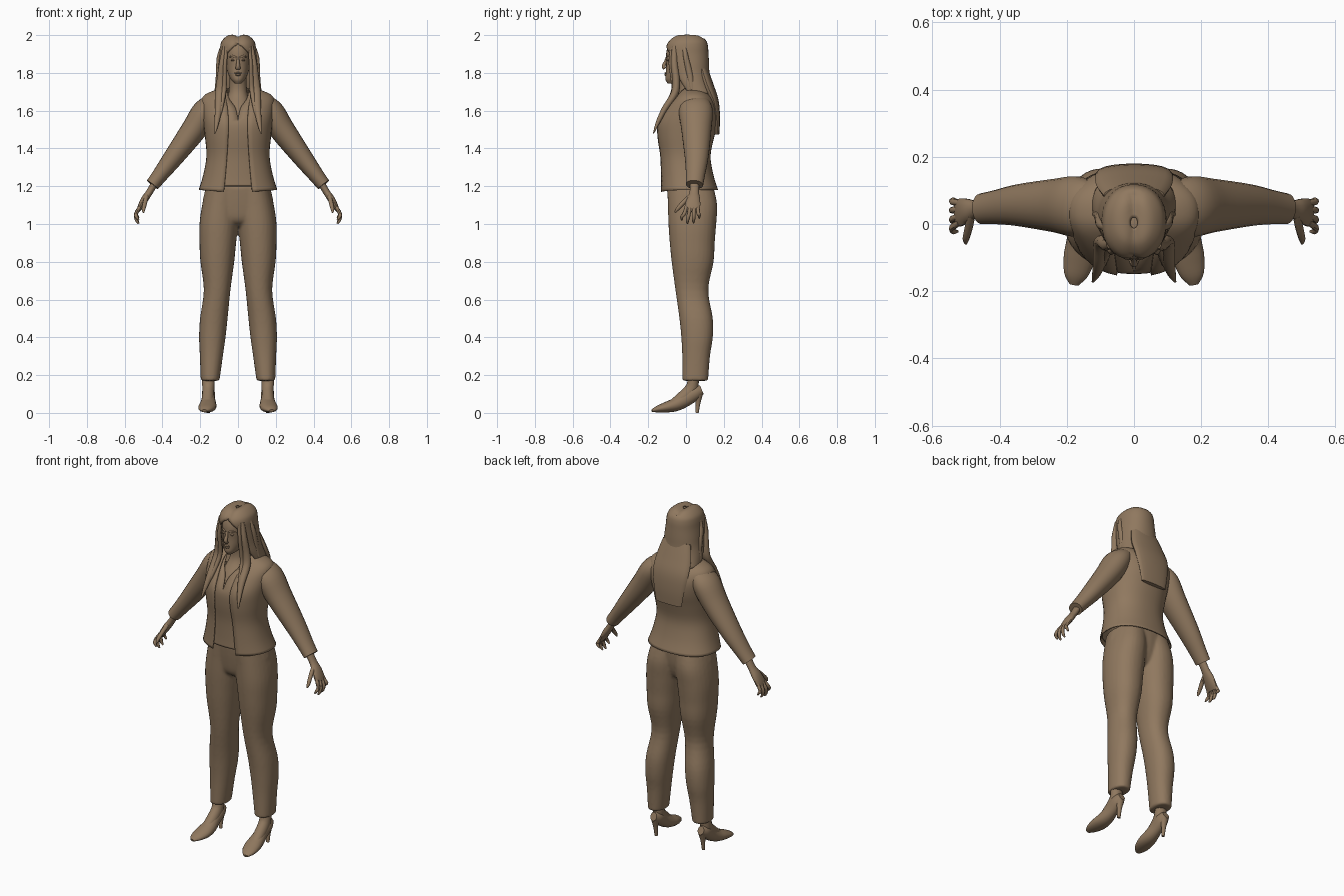
import bpy, bmesh
from math import sin, cos, pi, asin, copysign, exp, radians
from mathutils import Vector, Matrix

mat = bpy.data.materials.new("brown")
mat.diffuse_color = (0.28, 0.19, 0.115, 1)


def spline(rows, k=4):
    """Catmull-Rom resampling of rows of numbers."""
    out = []
    for i in range(len(rows) - 1):
        a, b, c, d = (rows[max(0, min(len(rows) - 1, j))] for j in (i - 1, i, i + 1, i + 2))
        for s in range(k):
            t = s / k
            out.append([0.5 * (2 * q + (r - p) * t + (2 * p - 5 * q + 4 * r - u) * t * t
                               + (3 * q - p - 3 * r + u) * t ** 3) for p, q, r, u in zip(a, b, c, d)])
    return out + [list(rows[-1])]


def levels(rows, n=28, p=2.2, is_open=False, k=4):
    """Horizontal rings from rows (z, x, x radius, y front, y back, front half gap)."""
    grid = []
    for z, x, rx, yf, yb, gap in spline(rows, k):
        t0 = asin(min(1, max(0, gap) / rx) ** (p / 2)) if is_open else 0
        ring = []
        for i in range(n + 1 if is_open else n):
            t = t0 + (2 * pi - 2 * t0) * i / n
            sx, cy = (copysign(abs(f) ** (2 / p), f) for f in (sin(t), cos(t)))
            ring.append(Vector((x + rx * sx, (yf + yb) / 2 - (yb - yf) / 2 * cy, z)))
        grid.append(ring)
    return grid


def tube(rows, side=(0, 1, 0), n=14, k=4):
    """Rings square to a path, rows (x, y, z, radius, radius along side)."""
    rows, side, grid = spline(rows, k), Vector(side), []
    for i, r in enumerate(rows):
        tan = Vector(rows[min(i + 1, len(rows) - 1)][:3]) - Vector(rows[max(i - 1, 0)][:3])
        u = side.cross(tan).normalized()
        v = tan.cross(u).normalized()
        grid.append([Vector(r[:3]) + u * r[3] * cos(2 * pi * j / n) + v * r[4] * sin(2 * pi * j / n)
                     for j in range(n)])
    return grid


def finish(name, bm, mirror=False, thick=0, voxel=0):
    me = bpy.data.meshes.new(name)
    bm.to_mesh(me)
    bm.free()
    me.polygons.foreach_set("use_smooth", [True] * len(me.polygons))
    me.set_sharp_from_angle(angle=radians(45))
    me.materials.append(mat)
    ob = bpy.data.objects.new(name, me)
    bpy.context.collection.objects.link(ob)
    if thick:
        m = ob.modifiers.new("thickness", 'SOLIDIFY')
        m.thickness, m.offset = thick, 0
    if voxel:
        m = ob.modifiers.new("blend", 'REMESH')
        m.mode, m.voxel_size, m.use_smooth_shade = 'VOXEL', voxel, True
        m = ob.modifiers.new("soften", 'SMOOTH')
        m.factor, m.iterations = 0.5, 4
    if mirror:
        ob.modifiers.new("mirror", 'MIRROR')
    return ob


def build(name, grids, is_open=False, **kw):
    bm = bmesh.new()
    for grid in grids:
        vs = [[bm.verts.new(p) for p in ring] for ring in grid]
        n = len(vs[0])
        for a, b in zip(vs, vs[1:]):
            for j in range(n - 1 if is_open else n):
                bm.faces.new((a[j], a[(j + 1) % n], b[(j + 1) % n], b[j]))
        if not is_open:
            bm.faces.new(vs[0])
            bm.faces.new(vs[-1])
    if is_open:
        bmesh.ops.remove_doubles(bm, verts=bm.verts, dist=1e-5)
    bmesh.ops.recalc_face_normals(bm, faces=bm.faces)
    return finish(name, bm, **kw)


def blob(name, loc, size, mirror=False):
    bm = bmesh.new()
    bmesh.ops.create_uvsphere(bm, u_segments=14, v_segments=10, radius=1,
                              matrix=Matrix.Translation(loc) @ Matrix.Diagonal((*size, 1)))
    return finish(name, bm, mirror)


# Trousers: two legs and a pelvis blended together; rows are z, inner x, outer x, y front, y back
legs = [(1.2, -.01, .165, -.10, .145), (1.1, -.005, .19, -.096, .165), (1.0, 0, .204, -.093, .16),
        (.9, .01, .204, -.086, .152), (.8, .02, .199, -.076, .146), (.65, .04, .181, -.056, .118),
        (.5, .055, .201, -.035, .142), (.4, .066, .206, -.025, .142), (.3, .08, .202, -.02, .127),
        (.17, .098, .197, -.02, .117)]
leg = levels([(z, (a + b) / 2, (b - a) / 2, f, k, 0) for z, a, b, f, k in legs])
other = [[Vector((-p.x, p.y, p.z)) for p in r] for r in leg]
pelvis = levels([(1.2, 0, .168, -.102, .147, 0), (1.1, 0, .188, -.092, .14, 0),
                 (1.02, 0, .15, -.075, .115, 0), (.985, 0, .06, -.03, .07, 0)])
build("trousers", [leg, other, pelvis], voxel=.008)

# Jacket, open at the front, and the blouse beneath it
jacket = [(1.18, 0, .205, -.137, .167, .075), (1.26, 0, .181, -.136, .142, .066),
          (1.36, 0, .164, -.139, .127, .058), (1.46, 0, .172, -.152, .146, .052),
          (1.54, 0, .181, -.15, .166, .05), (1.61, 0, .19, -.112, .166, .055),
          (1.66, 0, .19, -.07, .146, .062), (1.69, 0, .16, -.04, .12, .064), (1.715, 0, .09, -.015, .085, .055)]
ob = build("jacket", [levels(jacket, 36, 2.3, True)], is_open=True, thick=.006)
for v in ob.data.vertices:                       # front corners hang lower
    if v.co.z < 1.26 and v.co.y < 0:
        v.co.z -= .015 * (1.26 - v.co.z) / .08 * max(0, 1 - abs(v.co.x) / .2)
neckline = [0, 0, 0, 0, 0, .012, .045, .055, .06]
build("blouse", [levels([(max(z, 1.2), 0, rx - .008, f + .007, b - .008, g) for (z, _, rx, f, b, _), g
                         in zip(jacket, neckline)], 36, 2.3, True)], is_open=True, thick=.004)

# Sleeves
build("sleeve", [tube([(.12, .05, 1.655, .04, .07), (.17, .052, 1.6, .068, .09), (.233, .055, 1.5, .067, .08),
                       (.34, .056, 1.355, .053, .063), (.41, .05, 1.263, .042, .051),
                       (.453, .045, 1.208, .037, .046)], n=22)], mirror=True)

# Hands
hand = [tube([(.43, .045, 1.235, .019, .027), (.468, .044, 1.17, .018, .025), (.495, .04, 1.13, .019, .036),
              (.518, .034, 1.09, .014, .042), (.53, .032, 1.065, .007, .036)])]
for y0, y1, zt in ((.003, -.022, 1.02), (.023, .008, 1.002), (.043, .04, 1.006), (.062, .07, 1.03)):
    hand.append(tube([(.519, y0, 1.092, .009, .009), (.54, (y0 + y1) / 2, 1.055, .01, .01),
                      (.537, y1, zt + .018, .009, .009), (.525, y1, zt, .004, .004)], n=8, k=3))
hand.append(tube([(.484, .025, 1.15, .012, .012), (.492, -.012, 1.115, .012, .012),
                  (.5, -.045, 1.08, .01, .01), (.5, -.058, 1.06, .004, .004)], (1, 0, 0), 8, 3))
build("hand", hand, mirror=True)

# Feet and heeled shoes
build("foot", [tube([(.157, .042, .22, .034, .036), (.157, .038, .165, .03, .034), (.157, .025, .12, .036, .032),
                     (.159, -.02, .078, .034, .032), (.162, -.08, .045, .02, .03)], (1, 0, 0))], mirror=True)
build("shoe", [tube([(.178, -.18, .011, .007, .014), (.173, -.15, .02, .018, .036), (.163, -.10, .031, .029, .047),
                     (.158, -.05, .046, .036, .043), (.157, 0, .075, .04, .035), (.157, .05, .107, .038, .034),
                     (.157, .084, .122, .024, .02)], (1, 0, 0), 18)], mirror=True)
build("shoe_heel", [tube([(.157, .066, .105, .026, .026), (.157, .064, .055, .013, .014),
                          (.157, .058, 0, .009, .01)], (1, 0, 0), 10)], mirror=True)

# Neck, upper chest and head
build("neck", [levels([(1.57, 0, .08, -.115, .03, 0), (1.62, 0, .07, -.088, .05, 0), (1.68, 0, .052, -.045, .07, 0),
                       (1.73, 0, .046, -.036, .065, 0), (1.79, 0, .045, -.045, .065, 0)])])
build("head", [levels([(1.745, 0, .018, -.098, -.05, 0), (1.765, 0, .038, -.109, .02, 0), (1.80, 0, .054, -.107, .06, 0),
                       (1.84, 0, .062, -.105, .085, 0), (1.88, 0, .066, -.106, .09, 0), (1.92, 0, .066, -.102, .09, 0),
                       (1.955, 0, .055, -.085, .08, 0), (1.98, 0, .03, -.04, .05, 0)])])

# Face
build("nose", [tube([(0, -.1, 1.885, .006, .006), (0, -.108, 1.86, .008, .008), (0, -.118, 1.836, .01, .012),
                     (0, -.112, 1.822, .009, .014)], (1, 0, 0), 10)])
blob("eye", (.026, -.093, 1.868), (.013, .011, .006), True)
build("eyebrow", [tube([(.01, -.105, 1.882, .004, .003), (.03, -.099, 1.889, .005, .004),
                        (.048, -.082, 1.882, .002, .002)], n=8)], mirror=True)
blob("upper_lip", (0, -.106, 1.799), (.019, .008, .005))
blob("lower_lip", (0, -.106, 1.79), (.016, .008, .006))

# Hair cap framing the face, dipping at the parting
hair = build("hair_cap", [levels([
    (2.0, 0, .012, -.012, .02, 0), (1.995, 0, .05, -.055, .07, 0), (1.97, 0, .08, -.088, .102, 0),
    (1.942, 0, .09, -.102, .112, .02), (1.9, 0, .094, -.1, .115, .058), (1.85, 0, .1, -.09, .118, .07),
    (1.8, 0, .105, -.078, .12, .08), (1.75, 0, .114, -.06, .127, .095), (1.69, 0, .122, -.03, .15, .11)],
    32, 2.2, True)], is_open=True, thick=.008)
for v in hair.data.vertices:
    if v.co.z > 1.95 and v.co.y < .09:
        v.co.z -= .012 * exp(-(v.co.x / .018) ** 2)

# Long hair down the back, locks over the chest and side strands
build("hair_back", [tube([(0, .085, 1.82, .03, .09), (0, .115, 1.73, .032, .112), (0, .147, 1.65, .026, .115),
                          (0, .162, 1.56, .018, .1), (0, .164, 1.475, .012, .085)], (1, 0, 0), 20)])
build("hair_locks", [
    tube([(.07, -.06, 1.94, .014, .012), (.085, -.062, 1.85, .018, .016), (.09, -.052, 1.76, .02, .024),
          (.096, -.06, 1.69, .02, .026), (.103, -.112, 1.61, .016, .02), (.112, -.148, 1.54, .011, .013),
          (.122, -.172, 1.48, .003, .004)], (1, 0, 0), 10),
    tube([(.06, -.075, 1.93, .01, .009), (.068, -.08, 1.85, .012, .01), (.07, -.07, 1.77, .012, .012),
          (.075, -.068, 1.7, .012, .013), (.092, -.118, 1.6, .01, .01), (.105, -.14, 1.55, .003, .003)],
         (1, 0, 0), 10),
    tube([(.085, -.01, 1.945, .01, .006), (.101, .0, 1.88, .014, .012), (.108, .022, 1.78, .016, .01),
          (.118, .03, 1.71, .008, .006)], (1, 0, 0), 10)], mirror=True)
